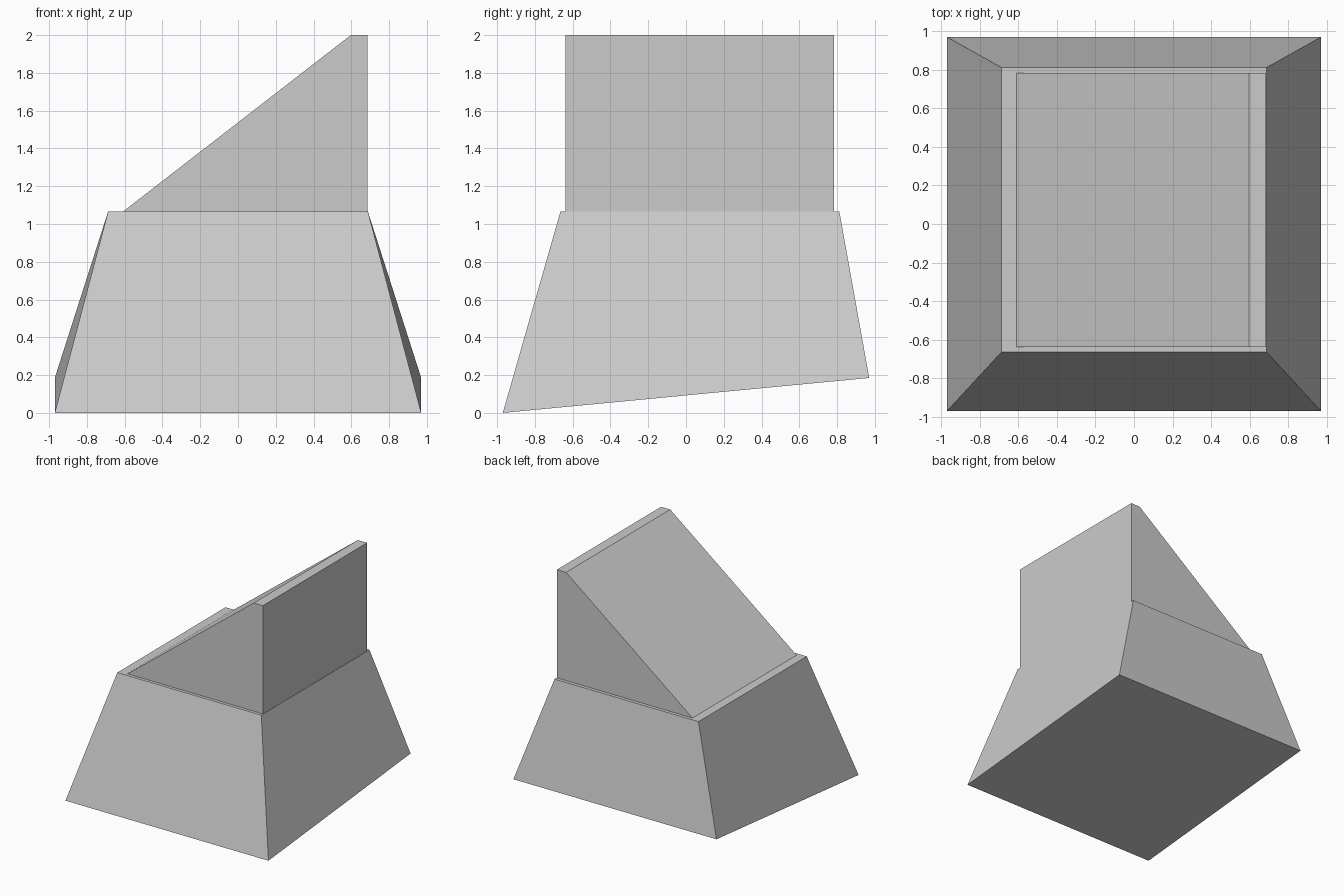
import bpy, bmesh

if "Cube" in bpy.data.objects:
    bpy.data.objects.remove(bpy.data.objects["Cube"])


def loft(name, ring_a, ring_b):
    """Closed solid between two matching rings of points."""
    bm = bmesh.new()
    a = [bm.verts.new(p) for p in ring_a]
    b = [bm.verts.new(p) for p in ring_b]
    bm.faces.new(a)
    bm.faces.new(b)
    n = len(a)
    for i in range(n):
        j = (i + 1) % n
        bm.faces.new((a[i], a[j], b[j], b[i]))
    bmesh.ops.recalc_face_normals(bm, faces=bm.faces)
    mesh = bpy.data.meshes.new(name)
    bm.to_mesh(mesh)
    bm.free()
    obj = bpy.data.objects.new(name, mesh)
    bpy.context.collection.objects.link(obj)
    return obj


def rectangle(half_x, y_front, y_back, z_front, z_back):
    return [(-half_x, y_front, z_front), (half_x, y_front, z_front),
            (half_x, y_back, z_back), (-half_x, y_back, z_back)]


TOP = 1.065

# Tapered base with a sloping underside
loft("tapered_base",
     rectangle(0.97, -0.97, 0.97, 0.0, 0.185),
     rectangle(0.688, -0.665, 0.812, TOP, TOP))

# Sloped wedge: side profile (x, z) extruded along y
profile = [(-0.61, TOP), (0.685, TOP), (0.685, 2.0), (0.597, 2.0)]
loft("sloped_wedge",
     [(x, -0.638, z) for x, z in profile],
     [(x, 0.783, z) for x, z in profile])
